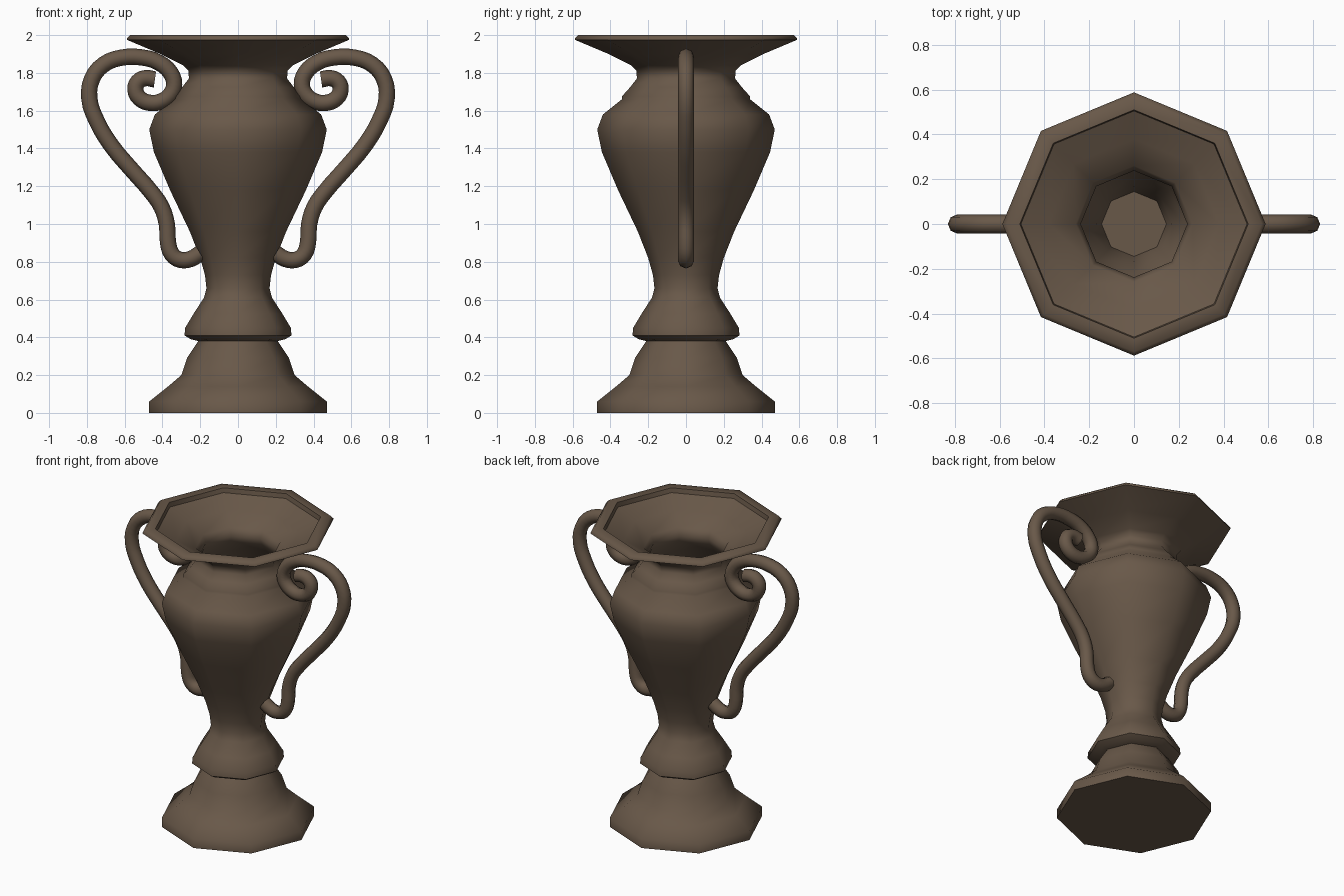
import bpy, bmesh, math

mat = bpy.data.materials.new("dark bronze brown")
mat.diffuse_color = (0.14, 0.098, 0.066, 1)

SIDES = 8

# Octagonal vase body: (radius, height) outside going up, then inside going down
outer = [(0.47, 0), (0.47, 0.06), (0.37, 0.14), (0.30, 0.20), (0.27, 0.29), (0.21, 0.38),
         (0.25, 0.39), (0.283, 0.41), (0.28, 0.45), (0.235, 0.525), (0.18, 0.61),
         (0.167, 0.66), (0.175, 0.73), (0.20, 0.82), (0.255, 0.96), (0.36, 1.18), (0.445, 1.38),
         (0.47, 1.50), (0.44, 1.58), (0.34, 1.66), (0.34, 1.675), (0.295, 1.725),
         (0.26, 1.77), (0.262, 1.81), (0.29, 1.84), (0.41, 1.90), (0.588, 1.975),
         (0.588, 1.982), (0.57, 2.0)]
inner = [(0.51, 2.0), (0.505, 1.97), (0.38, 1.91), (0.26, 1.85), (0.238, 1.80), (0.25, 1.76),
         (0.31, 1.67), (0.41, 1.57), (0.44, 1.50), (0.415, 1.38), (0.33, 1.18),
         (0.225, 0.96), (0.17, 0.82), (0.145, 0.68)]

bm = bmesh.new()
rings = [[bm.verts.new((r * math.cos(2 * math.pi * i / SIDES),
                        r * math.sin(2 * math.pi * i / SIDES), z)) for i in range(SIDES)]
         for r, z in outer + inner]
for a, b in zip(rings, rings[1:]):
    for i in range(SIDES):
        j = (i + 1) % SIDES
        bm.faces.new((a[i], a[j], b[j], b[i]))
bm.faces.new(rings[0][::-1])   # underside
bm.faces.new(rings[-1])        # inner floor
bmesh.ops.recalc_face_normals(bm, faces=bm.faces)
me = bpy.data.meshes.new("vase_body")
bm.to_mesh(me)
bm.free()
me.materials.append(mat)
body = bpy.data.objects.new("vase_body", me)
bpy.context.collection.objects.link(body)
bpy.context.view_layer.objects.active = body
body.select_set(True)
bpy.ops.object.shade_smooth_by_angle(angle=math.radians(50))

# Scroll handles: round tube from the waist up and into a spiral
path = [(0.20, 0.845), (0.25, 0.815), (0.305, 0.81), (0.35, 0.84), (0.37, 0.90),
        (0.377, 1.0), (0.405, 1.09), (0.46, 1.17), (0.565, 1.29), (0.67, 1.415),
        (0.75, 1.55), (0.787, 1.665), (0.772, 1.77), (0.71, 1.845), (0.62, 1.88),
        (0.51, 1.882), (0.42, 1.855), (0.357, 1.80), (0.338, 1.74), (0.358, 1.685),
        (0.41, 1.648), (0.47, 1.642), (0.52, 1.665), (0.543, 1.71), (0.53, 1.752),
        (0.49, 1.772), (0.44, 1.765)]
for name, side in (("right_handle", 1), ("left_handle", -1)):
    cu = bpy.data.curves.new(name, 'CURVE')
    cu.dimensions = '3D'
    cu.bevel_depth = 0.043
    cu.bevel_resolution = 2
    cu.use_fill_caps = True
    cu.resolution_u = 3
    sp = cu.splines.new('BEZIER')
    sp.bezier_points.add(len(path) - 1)
    for p, (x, z) in zip(sp.bezier_points, path):
        p.co = (side * x, 0, z)
        p.handle_left_type = p.handle_right_type = 'AUTO'
    sp.use_smooth = True
    cu.materials.append(mat)
    ob = bpy.data.objects.new(name, cu)
    bpy.context.collection.objects.link(ob)
